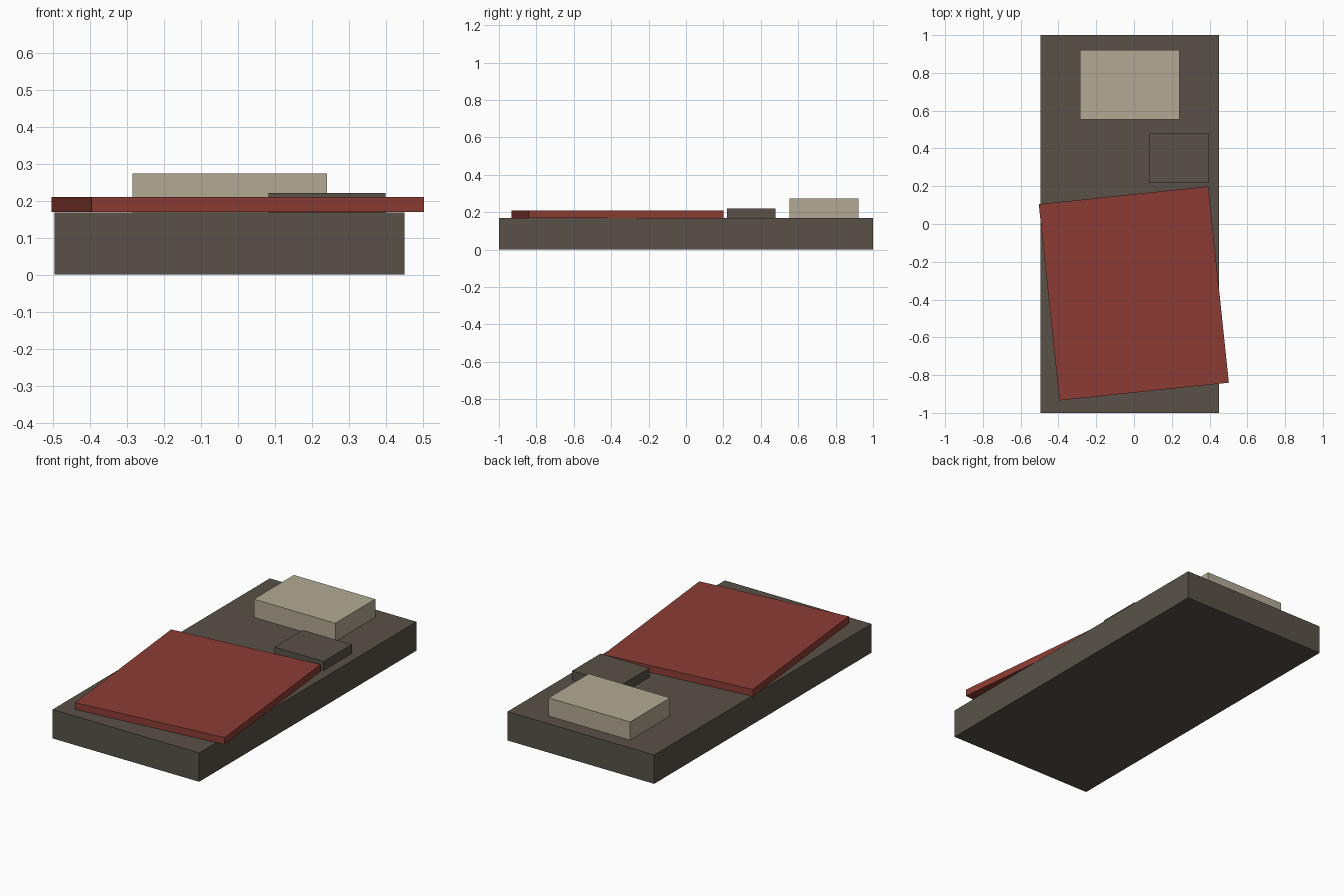
import bpy, bmesh
from math import radians
from mathutils import Matrix

if "Cube" in bpy.data.objects:
    bpy.data.objects.remove(bpy.data.objects["Cube"])


def material(name, rgb):
    m = bpy.data.materials.new(name)
    m.diffuse_color = (*rgb, 1)
    m.use_nodes = True
    m.node_tree.nodes["Principled BSDF"].inputs["Base Color"].default_value = m.diffuse_color
    return m


def box(name, x, y, z, mat, turn=0):
    """Box from (min, max) ranges, turned about its own vertical axis."""
    bm = bmesh.new()
    bmesh.ops.create_cube(bm, size=1)
    size = [r[1] - r[0] for r in (x, y, z)]
    bmesh.ops.transform(bm, matrix=Matrix.Diagonal((*size, 1)), verts=bm.verts)
    mesh = bpy.data.meshes.new(name)
    bm.to_mesh(mesh)
    bm.free()
    mesh.materials.append(mat)
    ob = bpy.data.objects.new(name, mesh)
    ob.location = [(r[0] + r[1]) / 2 for r in (x, y, z)]
    ob.rotation_euler.z = radians(turn)
    bpy.context.collection.objects.link(ob)
    return ob


brown = material("dark_cloth", (0.098, 0.083, 0.065))
red = material("red_cloth", (0.26, 0.045, 0.034))
cream = material("cream_cloth", (0.445, 0.402, 0.296))

# Mattress
box("mattress", (-0.495, 0.45), (-1, 1), (0, 0.168), brown)
# Blanket, lying slightly askew
box("blanket", (-0.452, 0.45), (-0.89, 0.155), (0.17, 0.21), red, turn=6)
# Pillow and small folded cloth
box("pillow", (-0.285, 0.24), (0.553, 0.921), (0.168, 0.274), cream)
box("folded_cloth", (0.083, 0.398), (0.218, 0.479), (0.168, 0.221), brown)
